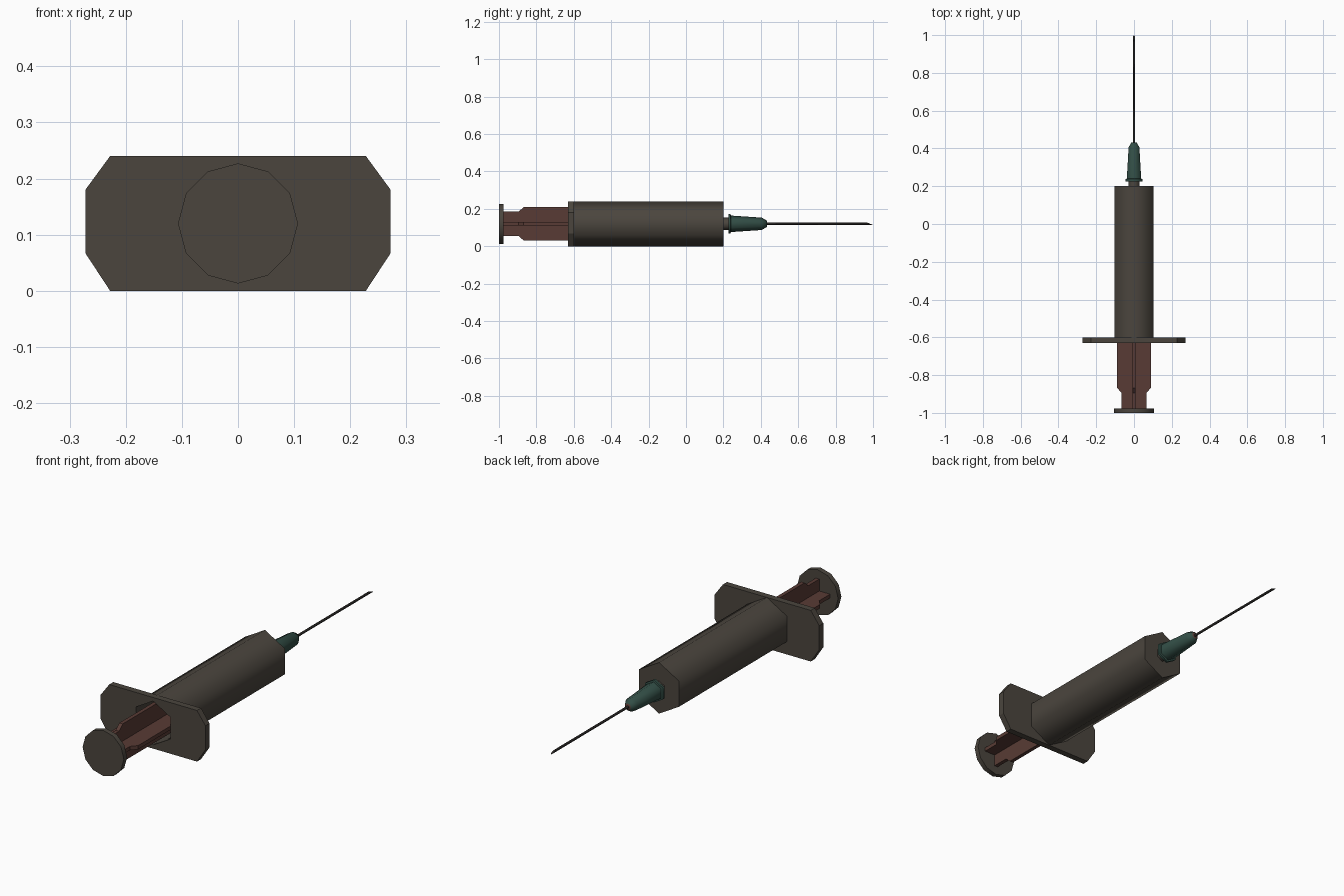
import bpy, bmesh, math

if "Cube" in bpy.data.objects:
    bpy.data.objects.remove(bpy.data.objects["Cube"])

CZ = 0.12  # height of the long axis


def material(name, rgb):
    m = bpy.data.materials.new(name)
    m.diffuse_color = (*rgb, 1)
    m.use_nodes = True
    m.node_tree.nodes["Principled BSDF"].inputs["Base Color"].default_value = m.diffuse_color
    return m


grey = material("warm grey", (0.070, 0.060, 0.048))
brown = material("red brown", (0.098, 0.044, 0.035))
green = material("dark green", (0.032, 0.076, 0.061))
steel = material("dark steel", (0.022, 0.020, 0.018))


def finish(name, bm, mat, smooth=None):
    bmesh.ops.recalc_face_normals(bm, faces=bm.faces[:])
    me = bpy.data.meshes.new(name)
    bm.to_mesh(me)
    bm.free()
    me.materials.append(mat)
    ob = bpy.data.objects.new(name, me)
    bpy.context.collection.objects.link(ob)
    if smooth:
        bpy.ops.object.select_all(action='DESELECT')
        ob.select_set(True)
        bpy.context.view_layer.objects.active = ob
        bpy.ops.object.shade_smooth_by_angle(angle=math.radians(smooth))
    return ob


def ring_points(r, n):
    return [(r * math.sin(2 * math.pi * i / n), CZ + r * math.cos(2 * math.pi * i / n))
            for i in range(n)]


def lathe(name, profile, n, mat, smooth=None):
    """Spin (radius, y) points around the long axis, with a vertex at the top."""
    bm = bmesh.new()
    rings = []
    for r, y in profile:
        if r == 0:
            rings.append([bm.verts.new((0, y, CZ))] * n)
        else:
            rings.append([bm.verts.new((x, y, z)) for x, z in ring_points(r, n)])
    for a, b in zip(rings, rings[1:]):
        for i in range(n):
            j = (i + 1) % n
            bm.faces.new(list(dict.fromkeys((a[i], a[j], b[j], b[i]))))
    return finish(name, bm, mat, smooth)


# hollow six-sided barrel, open at the back
lathe("barrel", [(0, 0.2), (0.12, 0.2), (0.12, -0.602), (0.103, -0.602),
                 (0.103, 0.18), (0, 0.18)], 6, grey, 65)

# finger flange: clipped rectangle with a six-sided hole
bm = bmesh.new()
outer = [(0.228, 0), (0.272, 0.067), (0.272, 0.18), (0.228, 0.24)]
outer += [(-x, z) for x, z in reversed(outer)]
for loop in (outer, ring_points(0.103, 6)):
    vs = [bm.verts.new((x, -0.63, z)) for x, z in loop]
    for i, v in enumerate(vs):
        bm.edges.new((v, vs[(i + 1) % len(vs)]))
bmesh.ops.triangle_fill(bm, edges=bm.edges[:], use_beauty=True, use_dissolve=False)
ext = bmesh.ops.extrude_face_region(bm, geom=bm.faces[:], use_keep_orig=True)
for g in ext["geom"]:
    if isinstance(g, bmesh.types.BMVert):
        g.co.y = -0.6
finish("finger_flange", bm, grey)

# plunger: two crossed ribs with a narrower neck
outline = [(0.065, -0.98), (0.065, -0.895), (0.089, -0.868), (0.089, 0.04)]
outline += [(-w, y) for w, y in reversed(outline)]
T = 0.009
for name, upright in (("plunger_rib_flat", False), ("plunger_rib_upright", True)):
    bm = bmesh.new()
    sides = []
    for t in (-T, T):
        sides.append([bm.verts.new((t, y, CZ + w) if upright else (w, y, CZ + t))
                      for w, y in outline])
        bm.faces.new(sides[-1])
    k = len(outline)
    for i in range(k):
        j = (i + 1) % k
        bm.faces.new((sides[0][i], sides[0][j], sides[1][j], sides[1][i]))
    finish(name, bm, brown)

# stopper inside the barrel and thumb disc at the back
lathe("stopper", [(0, 0.04), (0.1, 0.04), (0.1, 0.1), (0, 0.13)], 6, brown, 65)
lathe("thumb_disc", [(0, -1), (0.107, -1), (0.107, -0.976), (0, -0.976)], 12, grey, 40)

# nozzle and needle hub
lathe("nozzle", [(0, 0.19), (0.034, 0.19), (0.034, 0.235), (0, 0.235)], 6, grey, 65)
hub = lathe("needle_hub", [(0, 0.226), (0.053, 0.226), (0.053, 0.238), (0.044, 0.24),
                           (0.033, 0.405), (0.017, 0.432), (0, 0.432)], 6, green, 65)
hub.data.materials.append(brown)
for p in hub.data.polygons:
    if p.normal.y > 0.95 and p.center.y > 0.42:
        p.material_index = 1

# needle with a slanted tip
R = 0.006
needle = lathe("needle", [(0, 0.42), (R, 0.42), (R, 1), (0, 1)], 6, steel, 65)
for v in needle.data.vertices:
    if v.co.y > 0.9:
        v.co.y = 1 - 0.03 * (v.co.z - CZ + R) / (2 * R)
